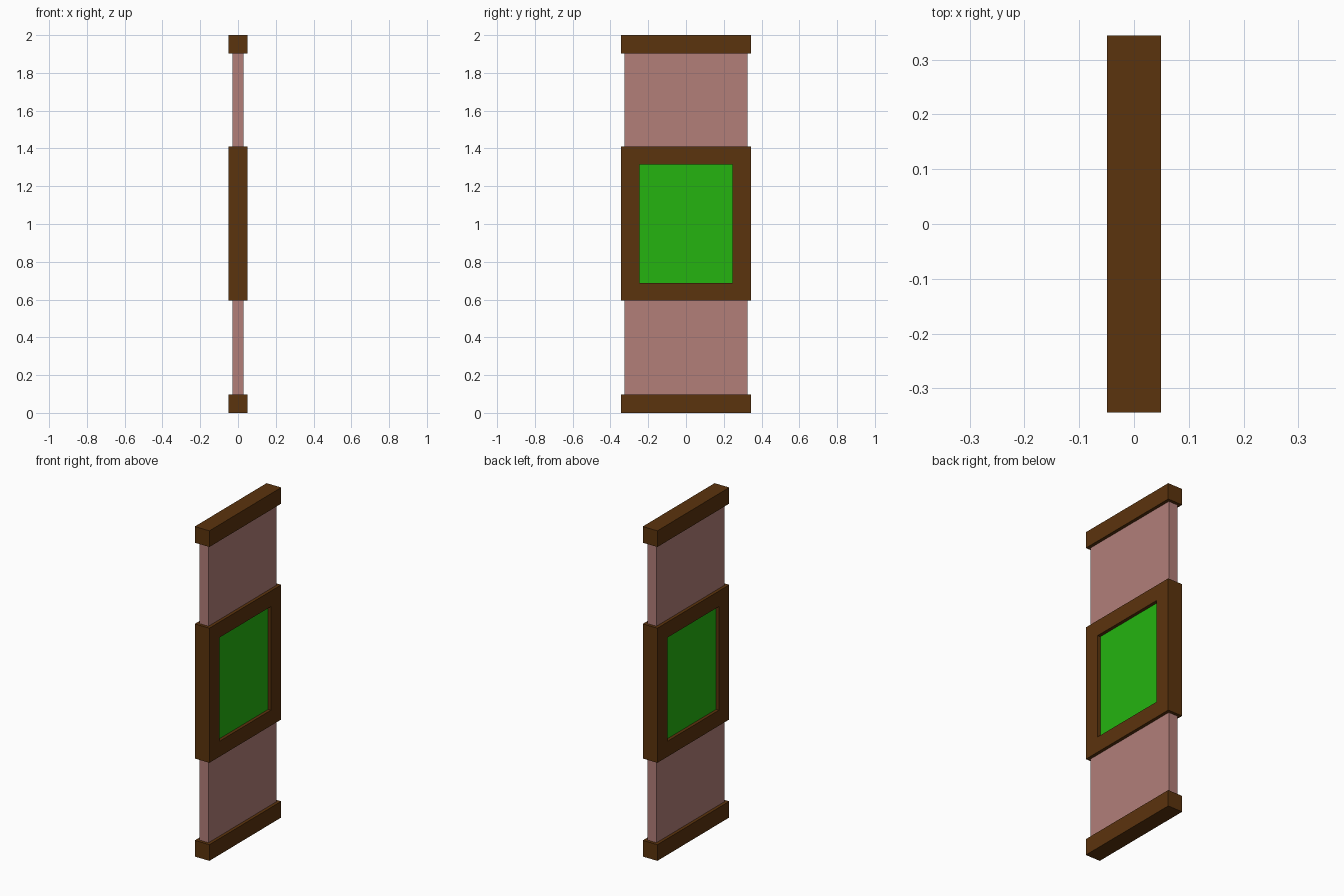
import bpy, bmesh
from mathutils import Matrix

if "Cube" in bpy.data.objects:
    bpy.data.objects.remove(bpy.data.objects["Cube"])


def material(name, rgb):
    m = bpy.data.materials.new(name)
    m.diffuse_color = (*rgb, 1)
    m.use_nodes = True
    m.node_tree.nodes["Principled BSDF"].inputs["Base Color"].default_value = m.diffuse_color
    return m


brown = material("brown wood", (0.105, 0.033, 0.004))
pink = material("dusty pink", (0.445, 0.209, 0.191))
green = material("bright green", (0.018, 0.456, 0.005))


def finish(name, bm, mat):
    mesh = bpy.data.meshes.new(name)
    bmesh.ops.recalc_face_normals(bm, faces=bm.faces)
    bm.to_mesh(mesh)
    bm.free()
    mesh.materials.append(mat)
    ob = bpy.data.objects.new(name, mesh)
    bpy.context.collection.objects.link(ob)


def box(name, half_x, half_y, z0, z1, mat):
    bm = bmesh.new()
    size = (2 * half_x, 2 * half_y, z1 - z0)
    bmesh.ops.create_cube(bm, size=1, matrix=Matrix.Translation((0, 0, (z0 + z1) / 2))
                          @ Matrix.Diagonal((*size, 1)))
    finish(name, bm, mat)


def frame(name, half_x, outer, inner, z_mid, mat):
    """Rectangular ring in the YZ plane, open through x."""
    bm = bmesh.new()
    corners = [(-1, -1), (1, -1), (1, 1), (-1, 1)]
    # loops in order: outer front, inner front, inner back, outer back
    loops = [[bm.verts.new((x, sy * h[0], z_mid + sz * h[1])) for sy, sz in corners]
             for x, h in ((half_x, outer), (half_x, inner), (-half_x, inner), (-half_x, outer))]
    for a, b in zip(loops, loops[1:] + loops[:1]):
        for i in range(4):
            j = (i + 1) % 4
            bm.faces.new((a[i], a[j], b[j], b[i]))
    finish(name, bm, mat)


# End caps
CAP_X, CAP_Y = 0.049, 0.344
box("bottom_cap", CAP_X, CAP_Y, 0, 0.098, brown)
box("top_cap", CAP_X, CAP_Y, 1.902, 2, brown)

# Thin panels between the caps and the frame
box("lower_panel", 0.03, 0.326, 0.098, 0.594, pink)
box("upper_panel", 0.03, 0.326, 1.41, 1.902, pink)

# Central frame with a recessed pane on both sides
frame("centre_frame", CAP_X, (CAP_Y, 0.408), (0.246, 0.314), 1.002, brown)
box("green_pane", 0.03, 0.246, 0.688, 1.316, green)
